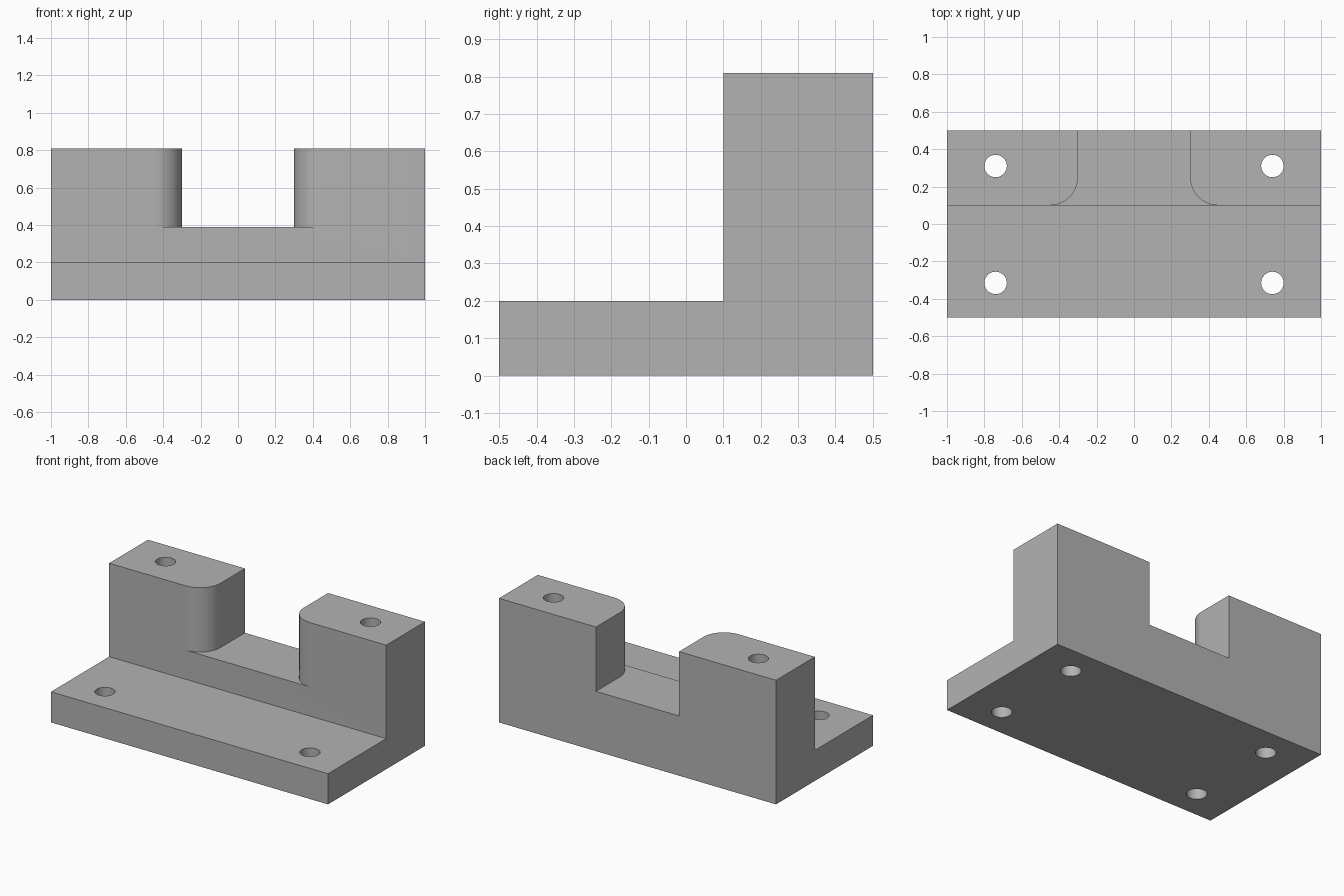
import bpy, bmesh, math
from mathutils import Vector

if "Cube" in bpy.data.objects:
    bpy.data.objects.remove(bpy.data.objects["Cube"])

grey = bpy.data.materials.new("light grey")
grey.diffuse_color = (0.45, 0.45, 0.45, 1)
grey.use_nodes = True
grey.node_tree.nodes["Principled BSDF"].inputs["Base Color"].default_value = grey.diffuse_color


def prism(name, points, sweep):
    """Extrude a closed 3D outline along a vector."""
    bm = bmesh.new()
    face = bm.faces.new([bm.verts.new(p) for p in points])
    ext = bmesh.ops.extrude_face_region(bm, geom=[face])
    moved = [g for g in ext["geom"] if isinstance(g, bmesh.types.BMVert)]
    bmesh.ops.translate(bm, verts=moved, vec=Vector(sweep))
    bmesh.ops.recalc_face_normals(bm, faces=bm.faces)
    mesh = bpy.data.meshes.new(name)
    bm.to_mesh(mesh)
    bm.free()
    mesh.materials.append(grey)
    obj = bpy.data.objects.new(name, mesh)
    bpy.context.collection.objects.link(obj)
    return obj


# L-shaped bracket body: thin front flange, tall rear wall
outline = [(-0.5, 0), (0.5, 0), (0.5, 0.81), (0.1, 0.81), (0.1, 0.2), (-0.5, 0.2)]
body = prism("bracket", [(-1, y, z) for y, z in outline], (2, 0, 0))

# Notch through the rear wall, flaring to the front with rounded corners
R = 0.15
side = [(0.3, 0.6)]
for i in range(17):
    a = math.pi + math.pi / 2 * i / 16
    side.append((0.45 + R * math.cos(a), 0.25 + R * math.sin(a)))
side.append((0.45, 0.0))
notch = side + [(-x, y) for x, y in reversed(side)]
cutters = [prism("notch_cutter", [(x, y, 0.39) for x, y in notch], (0, 0, 0.6))]

# Four vertical bolt holes
for sx in (-1, 1):
    for y in (-0.315, 0.31):
        ring = [(sx * 0.74 + 0.06 * math.cos(math.tau * i / 40),
                 y + 0.06 * math.sin(math.tau * i / 40), -0.1) for i in range(40)]
        cutters.append(prism("hole_cutter", ring, (0, 0, 1.1)))

# Cut the body and discard the cutters
for c in cutters:
    mod = body.modifiers.new("cut", 'BOOLEAN')
    mod.operation = 'DIFFERENCE'
    mod.solver = 'EXACT'
    mod.object = c
bpy.context.view_layer.objects.active = body
body.select_set(True)
for mod in list(body.modifiers):
    bpy.ops.object.modifier_apply(modifier=mod.name)
for c in cutters:
    bpy.data.objects.remove(c)

bpy.ops.object.select_all(action='DESELECT')
body.select_set(True)
bpy.ops.object.shade_smooth_by_angle(angle=math.radians(30))
